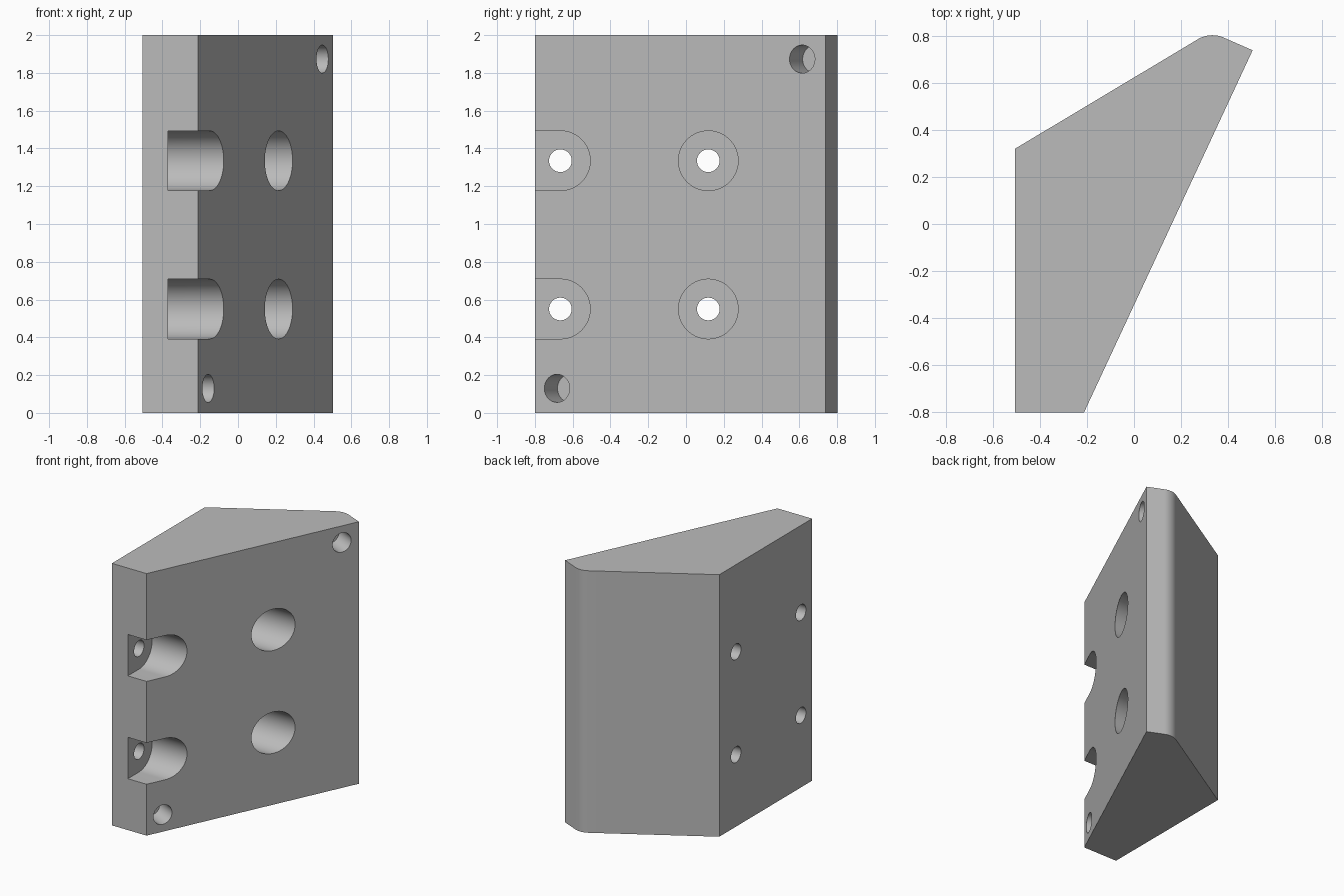
import bpy, bmesh
from math import sin, cos, pi, radians
from mathutils import Vector

cube = bpy.data.objects.get("Cube")
if cube:
    bpy.data.objects.remove(cube, do_unlink=True)

grey = bpy.data.materials.new("plain grey")
grey.use_nodes = True
colour = (0.5, 0.5, 0.5, 1)
grey.diffuse_color = colour
grey.node_tree.nodes["Principled BSDF"].inputs["Base Color"].default_value = colour

X, Y, Z = Vector((1, 0, 0)), Vector((0, 1, 0)), Vector((0, 0, 1))


def arc(cx, cy, r, start, end, steps):
    """Points on an arc, angles in degrees."""
    angles = [radians(start + (end - start) * i / steps) for i in range(steps + 1)]
    return [(cx + r * cos(a), cy + r * sin(a)) for a in angles]


def circle(r):
    return arc(0, 0, r, 0, 360, 64)[:-1]


def prism(name, profile, origin, u, v, direction, length):
    """Solid made by sweeping a profile in the u, v plane along a direction."""
    bm = bmesh.new()
    base = bm.faces.new([bm.verts.new(origin + u * a + v * b) for a, b in profile])
    swept = bmesh.ops.extrude_face_region(bm, geom=[base], use_keep_orig=True)
    moved = [g for g in swept["geom"] if isinstance(g, bmesh.types.BMVert)]
    bmesh.ops.translate(bm, verts=moved, vec=direction * length)
    bmesh.ops.recalc_face_normals(bm, faces=bm.faces)
    mesh = bpy.data.meshes.new(name)
    bm.to_mesh(mesh)
    bm.free()
    mesh.materials.append(grey)
    obj = bpy.data.objects.new(name, mesh)
    bpy.context.collection.objects.link(obj)
    return obj


def cut(target, cutter):
    cutter.hide_render = True
    mod = target.modifiers.new("cut", "BOOLEAN")
    mod.operation = "DIFFERENCE"
    mod.solver = "EXACT"
    mod.object = cutter
    bpy.context.view_layer.objects.active = target
    bpy.ops.object.modifier_apply(modifier=mod.name)
    bpy.data.objects.remove(cutter, do_unlink=True)


# Wedge body with one rounded vertical edge
slant_start, slant_end = Vector((-0.212, -0.8, 0)), Vector((0.504, 0.738, 0))
outline = [(-0.505, -0.8), slant_start.xy, slant_end.xy]
outline += arc(0.333, 0.682, 0.12, 65.5, 121, 16) + [(-0.505, 0.32)]
body = prism("wedge_block", outline, Vector(), X, Y, Z, 2)

# Counterbored bolt holes; the front pair opens out through the front face
rear_bore = circle(0.158)
front_slot = arc(0, 0, 0.158, -90, 90, 32) + [(-0.4, 0.158), (-0.4, -0.158)]
for z in (0.55, 1.335):
    for y, profile in ((-0.665, front_slot), (0.118, rear_bore)):
        cut(body, prism("bore_cutter", profile, Vector((-0.37, y, z)), Y, Z, X, 1.5))
        cut(body, prism("bolt_cutter", circle(0.06), Vector((-0.7, y, z)), Y, Z, X, 0.6))

# Blind dowel holes square to the slanted face
along = (slant_end - slant_start).normalized()
outward = along.cross(Z)
for y, z in ((-0.683, 0.13), (0.615, 1.873)):
    mouth = slant_start + along * ((y - slant_start.y) / along.y) + Z * z
    cut(body, prism("dowel_cutter", circle(0.074), mouth - outward * 0.165,
                    along, Z, outward, 0.4))

# Smooth bores and rounded edge, crisp corners
bpy.ops.object.select_all(action="DESELECT")
body.select_set(True)
bpy.context.view_layer.objects.active = body
bpy.ops.object.shade_smooth_by_angle(angle=radians(20))
